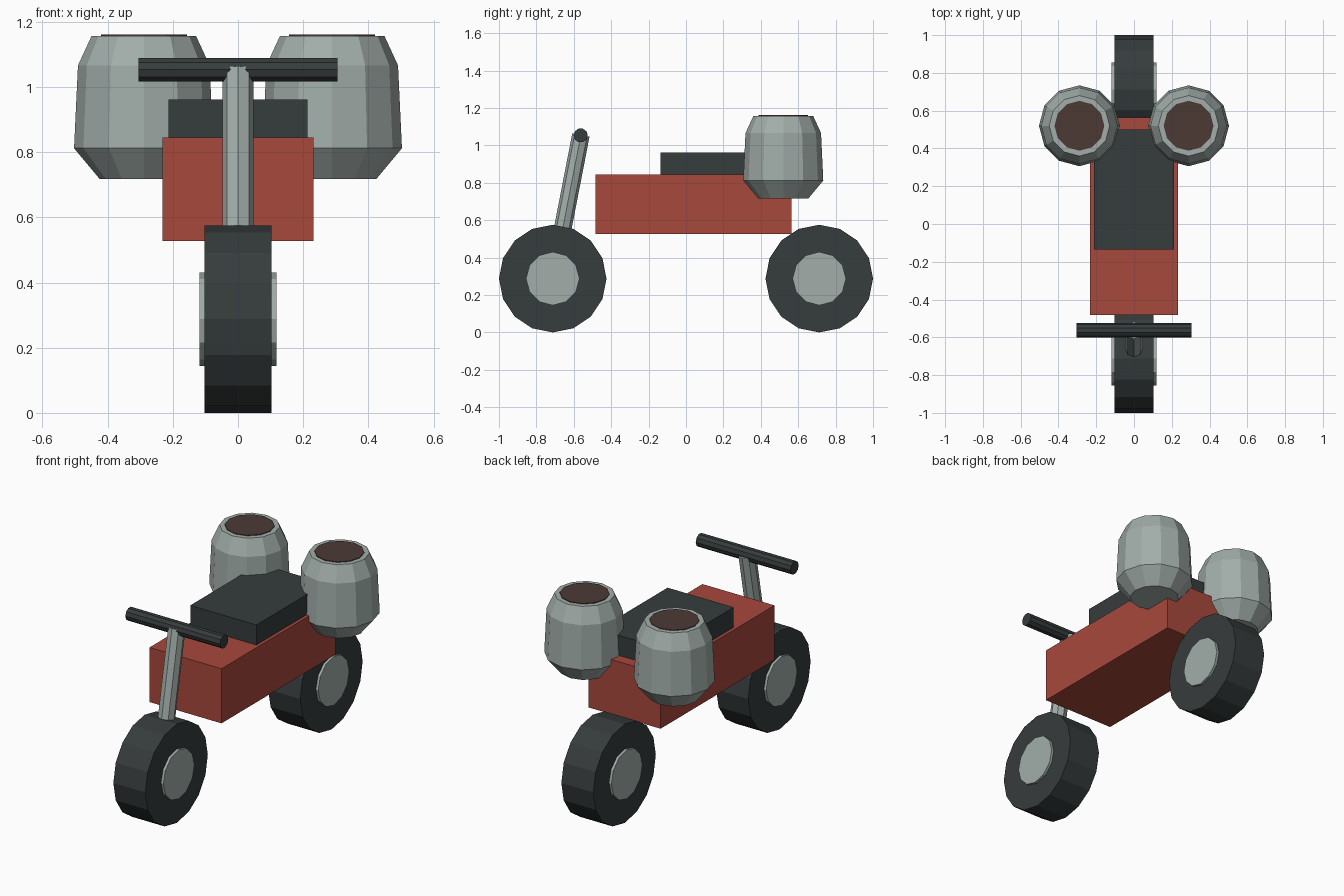
import bpy
import bmesh
from math import pi, cos, sin
from mathutils import Matrix, Vector

old = bpy.data.objects.get("Cube")
if old:
    bpy.data.objects.remove(old, do_unlink=True)


def material(name, rgb):
    m = bpy.data.materials.new(name)
    m.use_nodes = True
    m.diffuse_color = (*rgb, 1)
    m.node_tree.nodes["Principled BSDF"].inputs["Base Color"].default_value = (*rgb, 1)
    return m


RED = material("red paint", (0.39, 0.065, 0.045))
GREY = material("pale grey metal", (0.36, 0.42, 0.4))
DARK = material("dark rubber", (0.037, 0.045, 0.045))
BROWN = material("brown soil", (0.072, 0.042, 0.036))


def finish(name, bm, mat, matrix=Matrix()):
    bmesh.ops.transform(bm, matrix=matrix, verts=bm.verts)
    bmesh.ops.recalc_face_normals(bm, faces=bm.faces)
    mesh = bpy.data.meshes.new(name)
    bm.to_mesh(mesh)
    bm.free()
    mesh.materials.append(mat)
    obj = bpy.data.objects.new(name, mesh)
    bpy.context.collection.objects.link(obj)
    return obj


def box(name, mat, low, high):
    low, high = Vector(low), Vector(high)
    bm = bmesh.new()
    bmesh.ops.create_cube(bm, size=1)
    size = Matrix.Diagonal((*(high - low), 1))
    return finish(name, bm, mat, Matrix.Translation((low + high) / 2) @ size)


def lathe(name, mat, profile, sides, matrix):
    """Stack of rings (radius, height) with flat caps."""
    bm = bmesh.new()
    rings = [[bm.verts.new((r * cos(2 * pi * i / sides), r * sin(2 * pi * i / sides), z))
              for i in range(sides)] for r, z in profile]
    for a, b in zip(rings, rings[1:]):
        for i in range(sides):
            j = (i + 1) % sides
            bm.faces.new((a[i], a[j], b[j], b[i]))
    bm.faces.new(rings[0])
    bm.faces.new(rings[-1])
    return finish(name, bm, mat, matrix)


def rod(name, mat, start, end, radius, sides):
    start, end = Vector(start), Vector(end)
    axis = end - start
    turn = axis.to_track_quat("Z", "Y").to_matrix().to_4x4()
    return lathe(name, mat, [(radius, 0), (radius, axis.length)], sides,
                 Matrix.Translation(start) @ turn)


# Wheels with hubs standing slightly proud of the tyres
R = 0.2875
for label, y in (("front", -0.7125), ("rear", 0.7125)):
    rod(label + "_tyre", DARK, (-0.103, y, R), (0.103, y, R), R, 16)
    rod(label + "_hub", GREY, (-0.118, y, R), (0.118, y, R), 0.143, 12)

# Body and seat
box("body", RED, (-0.232, -0.483, 0.527), (0.232, 0.565, 0.845))
box("seat", DARK, (-0.213, -0.135, 0.84), (0.213, 0.5, 0.962))

# Steering
rod("steering_post", GREY, (0, -0.664, 0.53), (0, -0.562, 1.055), 0.047, 8)
rod("handlebar", DARK, (-0.305, -0.563, 1.053), (0.305, -0.563, 1.053), 0.038, 10)

# Rear barrels with filled tops
BARREL = [(0.135, 0.717), (0.214, 0.812), (0.202, 1.066), (0.16, 1.157)]
for label, side in (("left", 1), ("right", -1)):
    place = Matrix.Translation((side * 0.289, 0.52, 0))
    lathe(label + "_barrel", GREY, BARREL, 12, place)
    lathe(label + "_barrel_filling", BROWN, [(0.132, 1.155), (0.132, 1.161)], 12, place)
